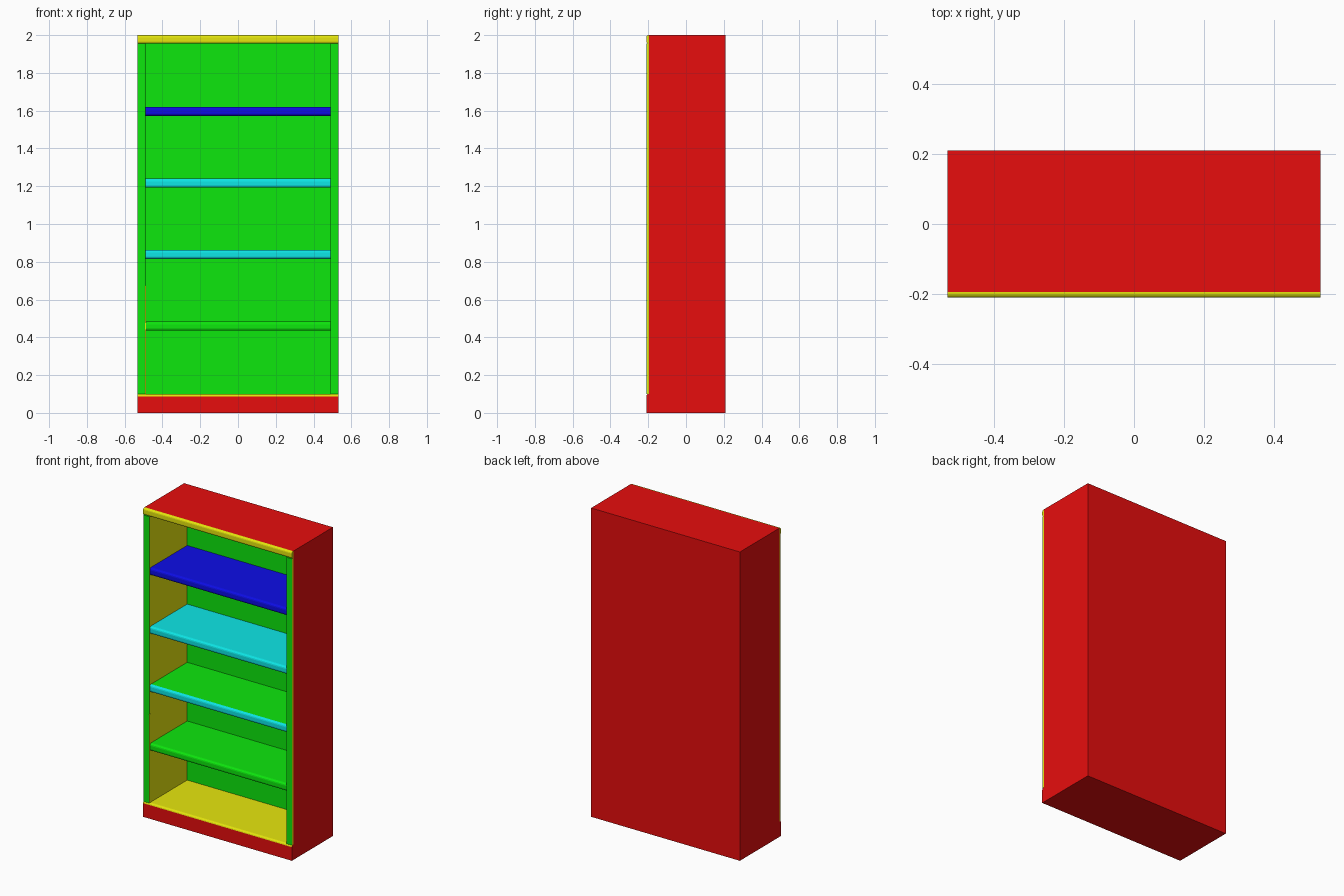
import bpy, bmesh
from mathutils import Vector

if "Cube" in bpy.data.objects:
    bpy.data.objects.remove(bpy.data.objects["Cube"], do_unlink=True)

HI, LO = 0.8, 0.004
W, INNER = 0.533, 0.49            # half widths, outside and inside
FRONT, FRAME, PANEL, BACK = -0.21, -0.195, 0.18, 0.21
BASE, CEIL, TOP = 0.10, 1.955, 2.0


def material(name, r, g, b):
    m = bpy.data.materials.new(name)
    m.use_nodes = True
    m.diffuse_color = (r, g, b, 1)
    m.node_tree.nodes["Principled BSDF"].inputs["Base Color"].default_value = (r, g, b, 1)
    return m


red = material("red", HI, LO, LO)
green = material("green", LO, HI, LO)
yellow = material("yellow", HI, HI, LO)
cyan = material("cyan", LO, HI, HI)
blue = material("blue", LO, LO, HI)


def box(lo, hi):
    """Return a bmesh box between two corners."""
    bm = bmesh.new()
    bmesh.ops.create_cube(bm, size=1)
    lo, hi = Vector(lo), Vector(hi)
    for v in bm.verts:
        v.co = Vector([(a + b) / 2 + c * (b - a) for a, b, c in zip(lo, hi, v.co)])
    return bm


def round_edges(bm, rule, width, segments=3):
    """Round the edges on the front face whose midpoint meets the rule."""
    y = min(v.co.y for v in bm.verts)
    edges = [e for e in bm.edges
             if all(abs(v.co.y - y) < 1e-5 for v in e.verts)
             and rule(e.verts[1].co - e.verts[0].co, (e.verts[0].co + e.verts[1].co) / 2)]
    bmesh.ops.bevel(bm, geom=edges, offset=width, segments=segments,
                    profile=0.5, affect='EDGES')


def finish(name, bm, mats, rule=None):
    """Colour faces by rule(face) -> slot and make the object."""
    bm.normal_update()
    for f in bm.faces:
        f.material_index = rule(f) if rule else 0
    me = bpy.data.meshes.new(name)
    bm.to_mesh(me)
    bm.free()
    for m in mats:
        me.materials.append(m)
    ob = bpy.data.objects.new(name, me)
    bpy.context.collection.objects.link(ob)
    return ob


def along_x(d, mid):
    return abs(d.x) > abs(d.z)


def along_z(d, mid):
    return abs(d.z) > abs(d.x)


# Carcass: one box hollowed from the front
bm = box((-W, FRAME, 0), (W, BACK, TOP))
bm.normal_update()
front = min(bm.faces, key=lambda f: f.calc_center_median().y)
bmesh.ops.inset_region(bm, faces=[front], thickness=0.04)
for v in front.verts:
    v.co.x = INNER if v.co.x > 0 else -INNER
    v.co.z = CEIL if v.co.z > 1 else BASE
new = bmesh.ops.extrude_discrete_faces(bm, faces=[front])["faces"][0]
for v in new.verts:
    v.co.y = PANEL


def carcass_colour(f):
    c = f.calc_center_median()
    if abs(c.y - PANEL) < 0.01:
        return 1
    inside = abs(c.x) < INNER + 0.01 and BASE - 0.01 < c.z < CEIL + 0.01
    return 2 if inside and abs(f.normal.y) < 0.5 else 0


finish("carcass", bm, [red, green, yellow], carcass_colour)

# Plinth with a light upper edge
bm = box((-W, FRONT, 0), (W, FRAME, BASE))
round_edges(bm, lambda d, m: along_x(d, m) and m.z > 0.05, 0.012)
finish("plinth", bm, [red, yellow], lambda f: int(f.normal.z > 0.2))

# Rounded top rail
bm = box((-W, FRONT, CEIL), (W, FRAME, TOP))
round_edges(bm, along_x, 0.012)
finish("top_rail", bm, [yellow])

# Front posts, green in front and yellow on the sides
for name, side in (("right_post", -1), ("left_post", 1)):
    a, b = sorted((side * INNER, side * W))
    bm = box((a, FRONT, BASE), (b, FRAME, CEIL))
    round_edges(bm, along_z, 0.006)
    finish(name, bm, [green, yellow], lambda f: int(abs(f.normal.x) > 0.95))

# Thin trim on the inner edge of the right post
finish("post_trim", box((-INNER - 0.005, FRONT + 0.001, BASE),
                        (-INNER + 0.002, FRAME, 0.675)), [yellow])

# Shelves with rounded fronts
for name, z, edge, top in (("lower_shelf", 0.435, green, green),
                           ("middle_shelf", 0.815, cyan, green),
                           ("upper_shelf", 1.192, cyan, cyan),
                           ("top_shelf", 1.572, blue, blue)):
    bm = box((-INNER, -0.203, z), (INNER, PANEL, z + 0.048))
    round_edges(bm, along_x, 0.014)
    finish(name, bm, [edge, top], lambda f: int(f.normal.z > 0.99))

# Smooth the rounded edges
for ob in bpy.context.view_layer.objects:
    ob.select_set(ob.type == 'MESH')
bpy.context.view_layer.objects.active = bpy.data.objects["carcass"]
bpy.ops.object.shade_smooth_by_angle(angle=0.6)
